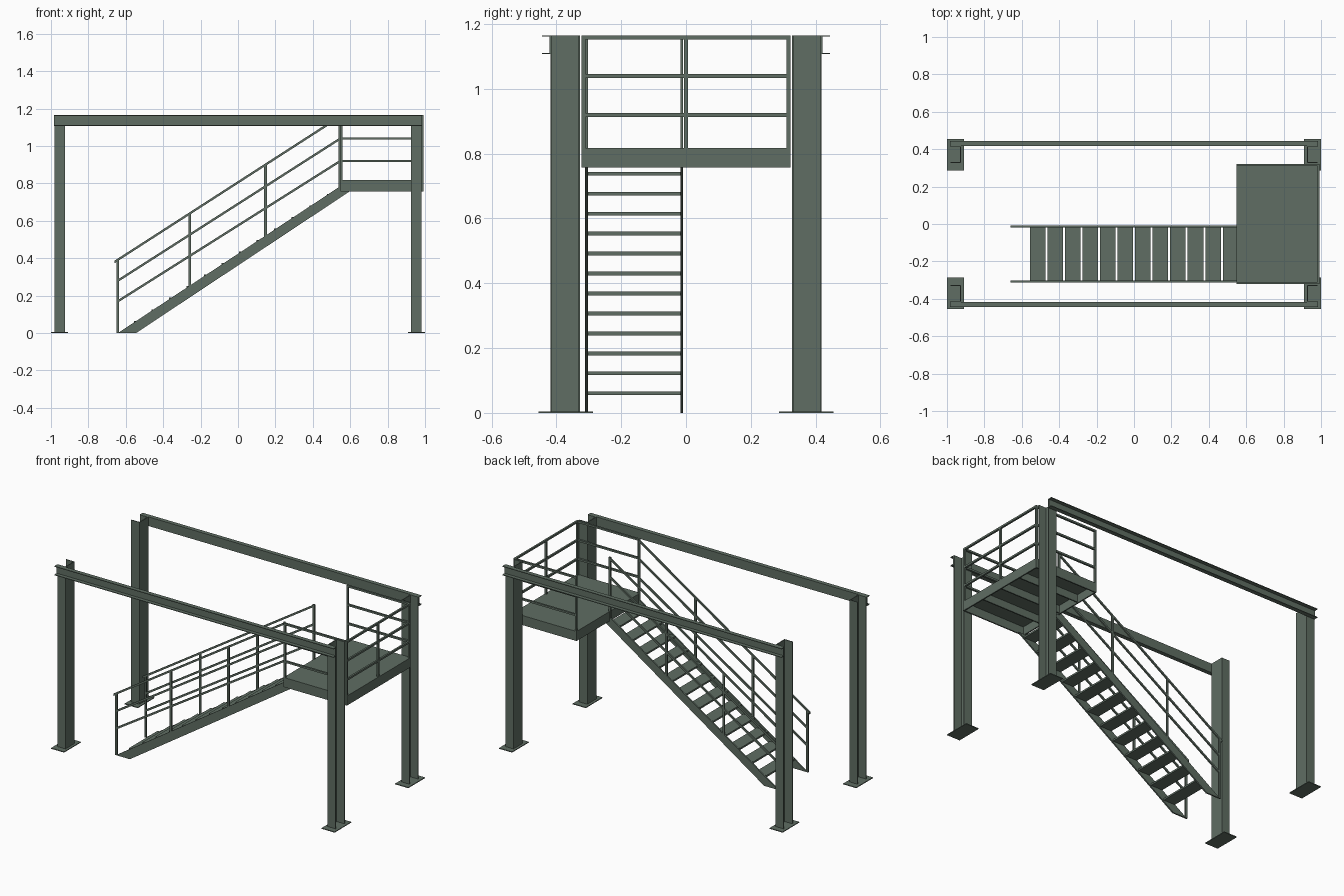
import bpy, bmesh
from mathutils import Vector

if "Cube" in bpy.data.objects:
    bpy.data.objects.remove(bpy.data.objects["Cube"])

steel = bpy.data.materials.new("painted_steel")
steel.diffuse_color = (0.115, 0.155, 0.125, 1)
steel.use_nodes = True
steel.node_tree.nodes["Principled BSDF"].inputs["Base Color"].default_value = steel.diffuse_color


def finish(name, bm):
    bmesh.ops.recalc_face_normals(bm, faces=bm.faces)
    me = bpy.data.meshes.new(name)
    bm.to_mesh(me)
    bm.free()
    me.materials.append(steel)
    ob = bpy.data.objects.new(name, me)
    bpy.context.collection.objects.link(ob)
    return ob


def prism(name, pts, offset):
    """Extrude a flat 3D outline along an offset vector."""
    bm = bmesh.new()
    face = bm.faces.new([bm.verts.new(p) for p in pts])
    new = bmesh.ops.extrude_face_region(bm, geom=[face])["geom"]
    bmesh.ops.translate(bm, vec=Vector(offset),
                        verts=[v for v in new if isinstance(v, bmesh.types.BMVert)])
    return finish(name, bm)


def box(name, x0, x1, y0, y1, z0, z1):
    return prism(name, [(x0, y0, z0), (x1, y0, z0), (x1, y1, z0), (x0, y1, z0)],
                 (0, 0, z1 - z0))


def channel(u0, u1, v0, v1, t):
    """C outline: web at u0, flanges at v0 and v1 reaching u1."""
    s = t if u1 > u0 else -t
    return [(u0, v0), (u1, v0), (u1, v0 + t), (u0 + s, v0 + t),
            (u0 + s, v1 - t), (u1, v1 - t), (u1, v1), (u0, v1)]


TOP = 1.165

# Four channel columns on base plates, open side outward
for sx, xn in ((-1, "left"), (1, "right")):
    for sy, yn in ((-1, "front"), (1, "back")):
        lo, hi = sorted((sy * 0.327, sy * 0.418))
        prof = channel(sx * 0.924, sx * 0.982, lo, hi, 0.005)
        prism(f"{yn}_{xn}_column", [(x, y, 0.004) for x, y in prof], (0, 0, TOP - 0.004))
        x0, x1 = sorted((sx * 0.908, sx * 1.0))
        y0, y1 = sorted((sy * 0.287, sy * 0.455))
        box(f"{yn}_{xn}_base_plate", x0, x1, y0, y1, 0, 0.005)

# Long channel beams bolted to the outside of the columns
for sy, yn in ((-1, "front"), (1, "back")):
    prof = channel(sy * 0.418, sy * 0.445, 1.107, TOP, 0.004)
    prism(f"{yn}_beam", [(-0.984, y, z) for y, z in prof], (1.968, 0, 0))

# Landing: deck, edge frame and joists underneath
PX0, PX1, PY = 0.547, 0.993, 0.322
Z0, Z1 = 0.757, 0.818
box("landing_deck", PX0, PX1, -PY, PY, Z1 - 0.008, Z1)
for s, n in ((-1, "front"), (1, "back")):
    y0, y1 = sorted((s * PY, s * (PY - 0.008)))
    box(f"landing_{n}_edge", PX0, PX1, y0, y1, Z0, Z1 - 0.008)
box("landing_inner_edge", PX0, PX0 + 0.008, -PY + 0.008, PY - 0.008, Z0, Z1 - 0.008)
box("landing_outer_edge", PX1 - 0.008, PX1, -PY + 0.008, PY - 0.008, Z0, Z1 - 0.008)
for i in range(3):
    y = -0.16 + 0.16 * i
    box(f"landing_joist_{i + 1}", PX0 + 0.008, PX1 - 0.008, y - 0.004, y + 0.004,
        Z0 + 0.005, Z1 - 0.008)

# Landing railing on front, back and outer sides
R = 0.006
HEIGHTS = (0.92, 1.04, TOP - R)
RY, RX0, RX1 = PY - R, PX0 + R, PX1 - R
for s, n in ((-1, "front"), (1, "back")):
    y = s * RY
    for x in (RX0, RX1):
        box(f"landing_{n}_post", x - R, x + R, y - R, y + R, Z1, TOP)
    for z in HEIGHTS:
        box(f"landing_{n}_rail", RX0, RX1, y - R, y + R, z - R, z + R)
box("landing_outer_post", RX1 - R, RX1 + R, -R, R, Z1, TOP)
for z in HEIGHTS:
    box("landing_outer_rail", RX1 - R, RX1 + R, -RY, RY, z - R, z + R)

# Stair: stringers, sloped rails and posts on both sides
XB, XT = -0.642, 0.547
for yc, n in ((-0.307, "front"), (-0.013, "back")):
    y0, w = yc - 0.0045, 0.009
    outline = [(XB, 0), (-0.545, 0), (0.597, Z0), (XT, Z0), (XT, 0.785)]
    prism(f"stair_{n}_stringer", [(x, y0, z) for x, z in outline], (0, w, 0))
    for za, zb in ((0.17, 0.92), (0.28, 1.04), (0.392, TOP - 0.007)):
        m = (zb - za) / (XT - XB)
        xa = XB - (0.018 if za > 0.3 else 0)
        za = zb - m * (XT - xa)
        prism(f"stair_{n}_rail", [(xa, y0, za - 0.007), (XT, y0, zb - 0.007),
                                  (XT, y0, zb + 0.007), (xa, y0, za + 0.007)], (0, w, 0))
    for x, zb, zt in ((-0.642, 0, 0.395), (-0.257, 0.23, 0.643),
                      (0.147, 0.5, 0.903), (0.545, 0.765, TOP)):
        box(f"stair_{n}_post", x - 0.007, x + 0.007, y0, y0 + w, zb, zt)

# Twelve flat treads between the stringers
for i in range(12):
    x, z = -0.556 + 0.0937 * i, 0.06 + 0.0617 * i
    box(f"tread_{i + 1}", x, x + 0.083, -0.303, -0.017, z - 0.0055, z + 0.0055)
